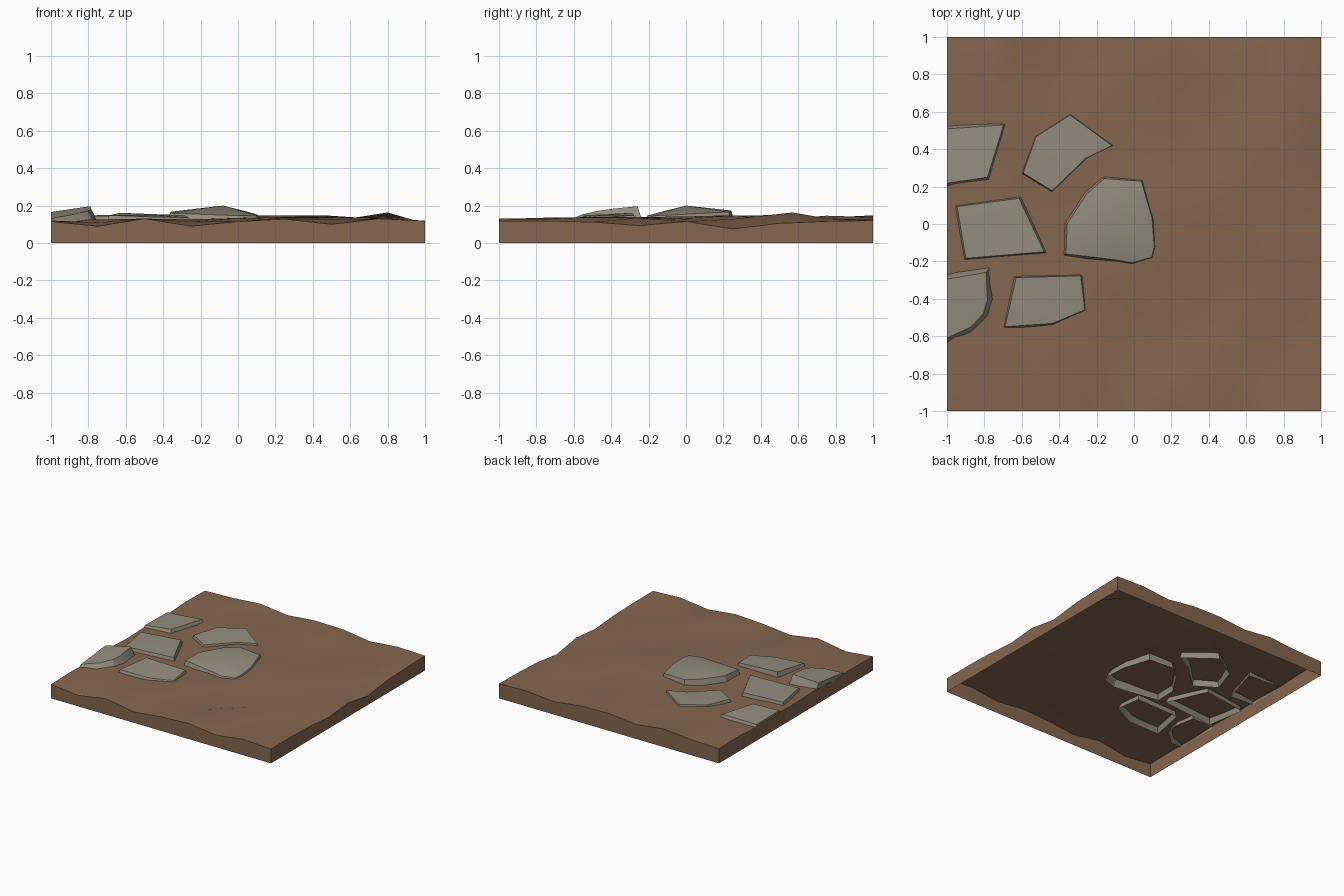
import bpy, bmesh
from math import hypot

if "Cube" in bpy.data.objects:
    bpy.data.objects.remove(bpy.data.objects["Cube"])


def material(name, color):
    m = bpy.data.materials.new(name)
    m.diffuse_color = color
    m.use_nodes = True
    m.node_tree.nodes["Principled BSDF"].inputs["Base Color"].default_value = m.diffuse_color
    return m


EARTH = material("earth", (0.235, 0.135, 0.078, 1))
STONE = material("stone", (0.29, 0.27, 0.21, 1))


def finish(bm, name, mat, angle):
    mesh = bpy.data.meshes.new(name)
    bm.to_mesh(mesh)
    bm.free()
    obj = bpy.data.objects.new(name, mesh)
    bpy.context.collection.objects.link(obj)
    mesh.materials.append(mat)
    bpy.ops.object.select_all(action='DESELECT')
    obj.select_set(True)
    bpy.context.view_layer.objects.active = obj
    bpy.ops.object.shade_smooth_by_angle(angle=angle)
    return obj


# Ground heights in thousandths, rows from back (y=1) to front (y=-1)
HEIGHTS = [
    [120, 128, 148, 120, 142, 138, 105, 128, 120],
    [126, 134, 110, 132, 140, 146, 120, 130, 116],
    [112, 116, 138, 136, 124, 112, 118, 163, 105],
    [122, 120, 122, 125, 144, 148, 146, 128, 75],
    [115, 120, 122, 120, 136, 142, 132, 124, 115],
    [125, 120, 122, 125, 134, 138, 98, 134, 93],
    [112, 125, 120, 128, 130, 96, 138, 122, 112],
    [120, 110, 130, 114, 102, 136, 128, 112, 118],
    [115, 90, 130, 90, 115, 128, 100, 130, 118],
]
N = len(HEIGHTS)

# Ground: uneven shell with straight skirts, open underneath
bm = bmesh.new()
grid = []
for j, row in enumerate(HEIGHTS):
    line = []
    for i, h in enumerate(row):
        x, y = -1 + 2 * i / (N - 1), 1 - 2 * j / (N - 1)
        if 0 < i < N - 1 and 0 < j < N - 1:      # irregular inner points
            x += 0.012 * ((i * 7 + j * 3) % 5 - 2)
            y += 0.012 * ((i * 3 + j * 7) % 5 - 2)
        if h == 163:                             # highest mound
            x, y = 0.80, 0.57
        line.append(bm.verts.new((x, y, h / 1000)))
    grid.append(line)
for j in range(N - 1):
    for i in range(N - 1):
        a, b = grid[j][i], grid[j][i + 1]
        c, d = grid[j + 1][i + 1], grid[j + 1][i]
        if abs(a.co.z - c.co.z) < abs(b.co.z - d.co.z):
            bm.faces.new((a, d, c))
            bm.faces.new((a, c, b))
        else:
            bm.faces.new((a, d, b))
            bm.faces.new((b, d, c))
rim = (grid[0][:-1] + [r[-1] for r in grid[:-1]]
       + grid[-1][:0:-1] + [r[0] for r in grid[:0:-1]])
low = [bm.verts.new((v.co.x, v.co.y, 0)) for v in rim]
for k in range(len(rim)):
    n = (k + 1) % len(rim)
    bm.faces.new((rim[k], rim[n], low[n], low[k]))
finish(bm, "ground", EARTH, 0.7)

EDGE = -0.999   # stones on the left are cut off at the tile border


def paving_stone(name, outline, z, slope=(0, 0), apex=None, inset=0.02,
                 shift=(-0.003, 0.003), depth=0.075):
    """Slab with a tilted, slightly inset top and an open base sunk in the ground."""
    cx = sum(p[0] for p in outline) / len(outline)
    cy = sum(p[1] for p in outline) / len(outline)
    bm = bmesh.new()
    base, top = [], []
    for x, y in outline:
        cut = x <= EDGE
        r = hypot(x - cx, y - cy)
        ux, uy = (x - cx) / r, (y - cy) / r
        # outline is read at ground level, so the buried base flares a little more
        base.append(bm.verts.new((x if cut else x + 0.012 * ux, y + 0.012 * uy,
                                  0.105 if cut else depth)))
        tx = x if cut else x - ux * inset + shift[0]
        ty = y - uy * inset + shift[1]
        top.append(bm.verts.new((tx, ty, z + slope[0] * (tx - cx) + slope[1] * (ty - cy))))
    peak = bm.verts.new(apex or (cx, cy, z + 0.004))
    for k in range(len(outline)):
        n = (k + 1) % len(outline)
        bm.faces.new((base[k], base[n], top[n], top[k]))
        bm.faces.new((top[k], top[n], peak))
    bmesh.ops.recalc_face_normals(bm, faces=bm.faces)
    if peak.link_faces[0].normal.z < 0:
        bmesh.ops.reverse_faces(bm, faces=bm.faces)
    finish(bm, name, STONE, 0.4)


paving_stone("stone_back_left",
             [(EDGE, .52), (-.68, .54), (-.77, .23), (EDGE, .20)], 0.140, (0.05, -0.02))
paving_stone("stone_back",
             [(-.60, .27), (-.53, .47), (-.34, .59), (-.11, .42), (-.25, .35), (-.44, .17)],
             0.144, (-0.01, 0.03), inset=0.008, shift=(0, 0))
paving_stone("stone_middle_left",
             [(-.96, .10), (-.60, .15), (-.46, -.16), (-.91, -.20)], 0.145, (0.02, 0.01))
paving_stone("stone_large",
             [(-.37, 0), (-.26, .17), (-.16, .255), (.05, .24), (.115, .03), (.125, -.13),
              (.11, -.19), (0, -.225), (-.10, -.21), (-.375, -.17)],
             0.158, (-0.03, 0.05), apex=(-.08, .0, .2), inset=0.016)
paving_stone("stone_front",
             [(-.64, -.28), (-.27, -.27), (-.245, -.465), (-.43, -.55), (-.70, -.56)],
             0.146, (-0.04, 0.06), inset=0.016)
paving_stone("stone_front_left",
             [(EDGE, -.27), (-.77, -.23), (-.745, -.40), (-.77, -.50), (-.87, -.59), (EDGE, -.64)],
             0.168, (0.13, 0.11), inset=0.035, shift=(-0.006, 0.003))
